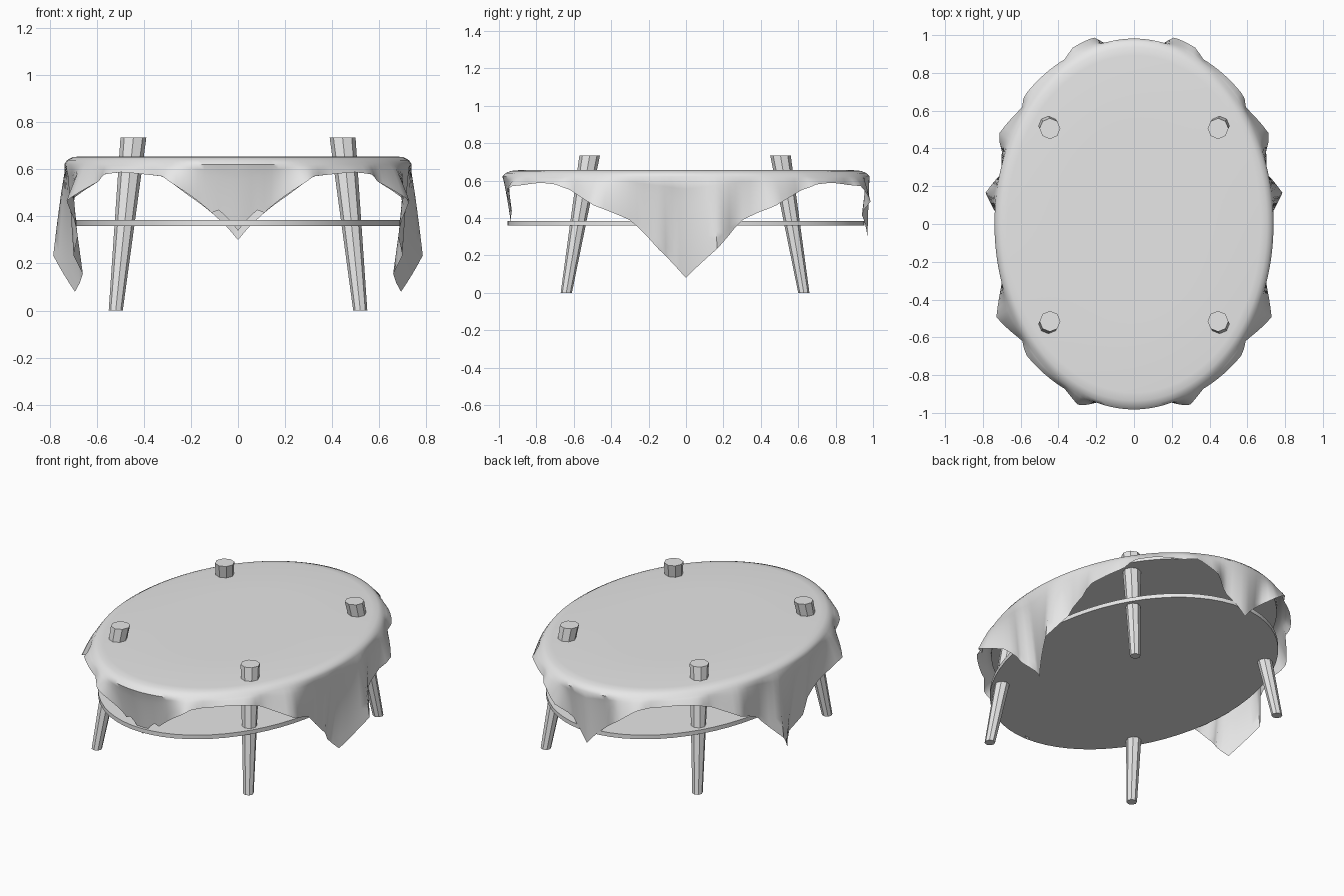
import bpy, bmesh
from math import sin, cos, tau, degrees, asin

cube = bpy.data.objects.get("Cube")
if cube:
    bpy.data.objects.remove(cube, do_unlink=True)

grey = bpy.data.materials.new("plain_grey")
grey.use_nodes = True
grey.diffuse_color = (0.8, 0.8, 0.8, 1)
grey.node_tree.nodes["Principled BSDF"].inputs["Base Color"].default_value = (0.8, 0.8, 0.8, 1)


def finish(name, bm, angle):
    mesh = bpy.data.meshes.new(name)
    bm.to_mesh(mesh)
    bm.free()
    mesh.materials.append(grey)
    obj = bpy.data.objects.new(name, mesh)
    bpy.context.collection.objects.link(obj)
    bpy.ops.object.select_all(action="DESELECT")
    obj.select_set(True)
    bpy.context.view_layer.objects.active = obj
    bpy.ops.object.shade_smooth_by_angle(angle=angle)
    return obj


def lookup(table, x):
    """Straight-line interpolation through (x, value) pairs."""
    for (x0, v0), (x1, v1) in zip(table, table[1:]):
        if x <= x1:
            return v0 + (v1 - v0) * (x - x0) / (x1 - x0)
    return table[-1][1]


# Oval boards: the lower shelf and the table top under the cloth
def oval(name, rx, ry, low, high):
    bm = bmesh.new()
    bmesh.ops.create_cone(bm, cap_ends=True, segments=64, radius1=1, radius2=1, depth=1)
    for v in bm.verts:
        v.co = (v.co.x * rx, v.co.y * ry, high if v.co.z > 0 else low)
    finish(name, bm, 0.6)


oval("lower_shelf", 0.69, 0.955, 0.36, 0.385)
oval("table_top", 0.69, 0.94, 0.615, 0.645)


# Splayed, tapered eight-sided legs that pass through the top
def leg(name, sx, sy):
    height = 0.735
    bm = bmesh.new()
    bmesh.ops.create_cone(bm, cap_ends=True, segments=8, radius1=0.03, radius2=0.055, depth=height)
    for v in bm.verts:
        t = v.co.z / height + 0.5
        v.co.x += sx * (0.52 - 0.075 * t)
        v.co.y += sy * (0.635 - 0.125 * t) - 0.005
        v.co.z = t * height
    finish(name, bm, 0.5)


for sx, side in ((1, "left"), (-1, "right")):
    for sy, end in ((1, "back"), (-1, "front")):
        leg(f"{end}_{side}_leg", sx, sy)

# Draped cloth: hem height along the long sides and the ends
RX, RY, TOP = 0.73, 0.97, 0.656
SIDE_HEM = [(0, 0.08), (0.1, 0.18), (0.3, 0.39), (0.5, 0.5), (0.66, 0.58), (0.8, 0.595)]
END_HEM = [(0, 0.3), (0.05, 0.36), (0.2, 0.49), (0.3, 0.57), (0.5, 0.592)]
# Outward swing of the hem by angle from the side, in degrees
BACK_FOLDS = [(0, 0.95), (9, 1.09), (16, 1.0), (23, 1.04), (26, 1.1), (38, 1.03),
              (41, 1.06), (61, 1.03), (65, 1.06), (74, 1.06), (80, 0.98), (90, 1.0)]
FRONT_FOLDS = [(0, 0.95), (4, 0.9), (9, 0.97), (14, 0.96), (21, 1.04), (27, 1.12), (38, 1.03),
               (42, 1.06), (61, 1.03), (68, 1.07), (78, 0.98), (90, 0.96)]


def hem(a):
    x, y = RX * cos(a), RY * sin(a)
    z_end = lookup(END_HEM, abs(x)) + (0.04 * (1 - abs(x)) if y < 0 and abs(x) < 0.1 else 0)
    z = min(lookup(SIDE_HEM, abs(y)), z_end)
    turn = degrees(asin(min(1, abs(sin(a)))))
    return lookup(BACK_FOLDS if y >= 0 else FRONT_FOLDS, turn), z


SEGMENTS = 160
RIM = [(0.5, TOP), (0.92, TOP), (0.965, 0.652), (0.995, 0.64), (1.012, 0.622)]
DROPS = 8
bm = bmesh.new()
rings = [[] for _ in range(len(RIM) + DROPS)]
for i in range(SEGMENTS):
    a = tau * i / SEGMENTS
    swing, low = hem(a)
    column = list(RIM)
    r0, z0 = RIM[-1]
    for k in range(1, DROPS + 1):
        f = k / DROPS
        column.append((r0 + (swing - r0) * f ** 0.8, z0 + (low - z0) * f))
    for ring, (r, z) in zip(rings, column):
        ring.append(bm.verts.new((RX * r * cos(a), RY * r * sin(a), z)))
centre = bm.verts.new((0, 0, TOP))
for i in range(SEGMENTS):
    j = (i + 1) % SEGMENTS
    bm.faces.new((centre, rings[0][i], rings[0][j]))
    for inner, outer in zip(rings, rings[1:]):
        bm.faces.new((inner[i], outer[i], outer[j], inner[j]))
finish("draped_cloth", bm, 0.9)
